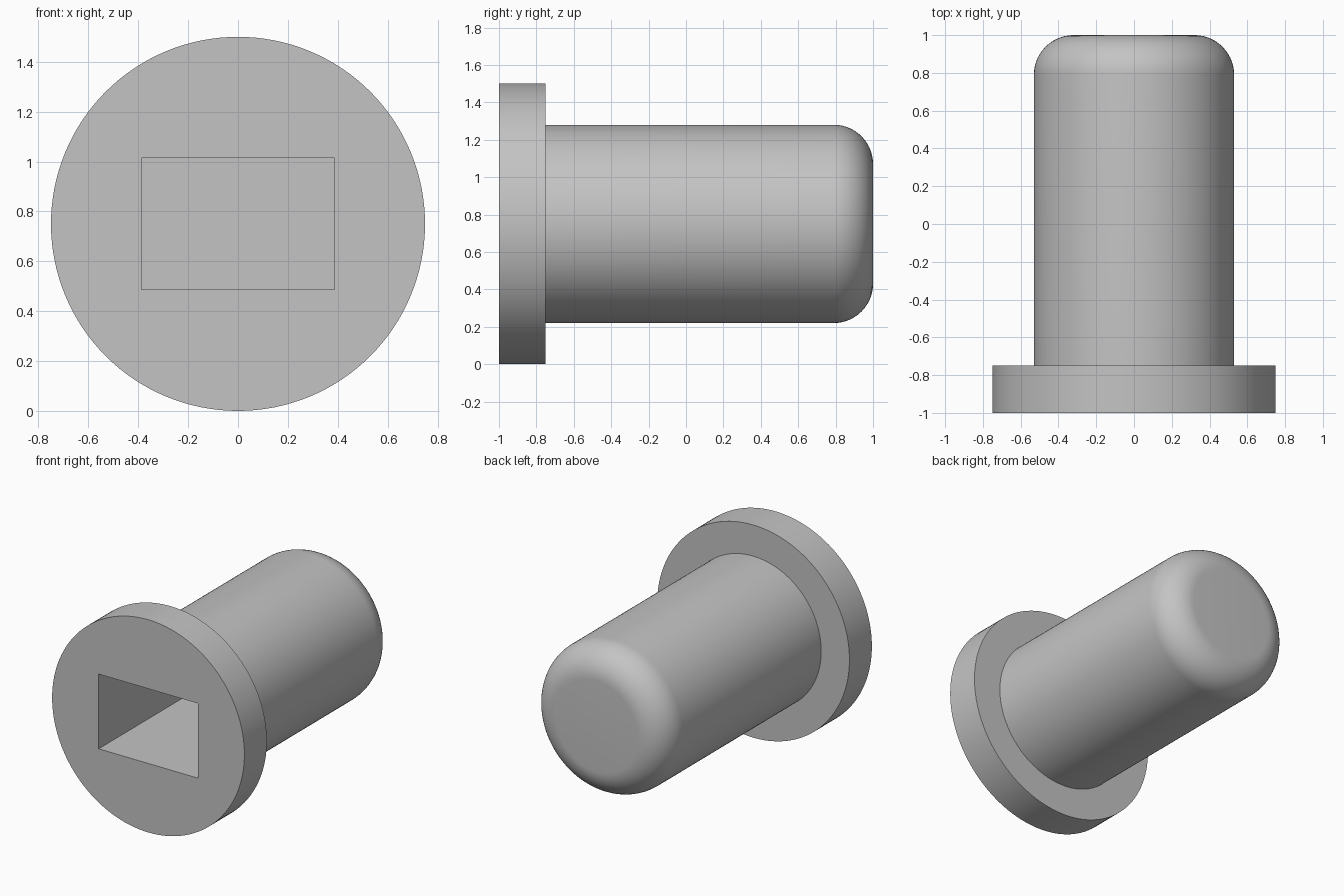
import bpy, bmesh
from math import sin, cos, pi, radians

cube = bpy.data.objects.get("Cube")
if cube:
    bpy.data.objects.remove(cube, do_unlink=True)

FLANGE_R, BODY_R, FILLET = 0.75, 0.53, 0.21
FRONT, SHOULDER, BACK = -1.0, -0.75, 1.0
SLOT_W, SLOT_H, SLOT_DEPTH = 0.773, 0.527, 1.5
AXIS_Z = 0.75
SEGMENTS, STEPS = 128, 14

grey = bpy.data.materials.new("plain grey")
grey.use_nodes = True
grey.diffuse_color = (0.55, 0.55, 0.55, 1)
grey.node_tree.nodes["Principled BSDF"].inputs["Base Color"].default_value = grey.diffuse_color


def make_object(name, bm):
    bmesh.ops.recalc_face_normals(bm, faces=bm.faces)
    mesh = bpy.data.meshes.new(name)
    bm.to_mesh(mesh)
    bm.free()
    mesh.materials.append(grey)
    obj = bpy.data.objects.new(name, mesh)
    bpy.context.collection.objects.link(obj)
    return obj


# Stepped plug: rings along y, bridged and capped, with a rounded back end
profile = [(FLANGE_R, FRONT), (FLANGE_R, SHOULDER), (BODY_R, SHOULDER)]
for i in range(STEPS + 1):
    a = pi / 2 * i / STEPS
    profile.append((BODY_R - FILLET * (1 - cos(a)), BACK - FILLET * (1 - sin(a))))

bm = bmesh.new()
rings = [[bm.verts.new((r * cos(2 * pi * k / SEGMENTS), y,
                        AXIS_Z + r * sin(2 * pi * k / SEGMENTS)))
          for k in range(SEGMENTS)] for r, y in profile]
for a, b in zip(rings, rings[1:]):
    for k in range(SEGMENTS):
        n = (k + 1) % SEGMENTS
        bm.faces.new((a[k], a[n], b[n], b[k]))
bm.faces.new(rings[0])
bm.faces.new(rings[-1])
plug = make_object("flanged_plug", bm)

# Rectangular blind slot cut into the front
bm = bmesh.new()
bmesh.ops.create_cube(bm, size=1)
margin = 0.1
bmesh.ops.scale(bm, vec=(SLOT_W, SLOT_DEPTH + margin, SLOT_H), verts=bm.verts)
bmesh.ops.translate(bm, vec=(0, FRONT + (SLOT_DEPTH - margin) / 2, AXIS_Z), verts=bm.verts)
cutter = make_object("slot_cutter", bm)

cut = plug.modifiers.new("slot", 'BOOLEAN')
cut.operation = 'DIFFERENCE'
cut.solver = 'EXACT'
cut.object = cutter

bpy.ops.object.select_all(action='DESELECT')
plug.select_set(True)
bpy.context.view_layer.objects.active = plug
bpy.ops.object.modifier_apply(modifier=cut.name)
bpy.data.objects.remove(cutter, do_unlink=True)
bpy.ops.object.shade_smooth_by_angle(angle=radians(30))
